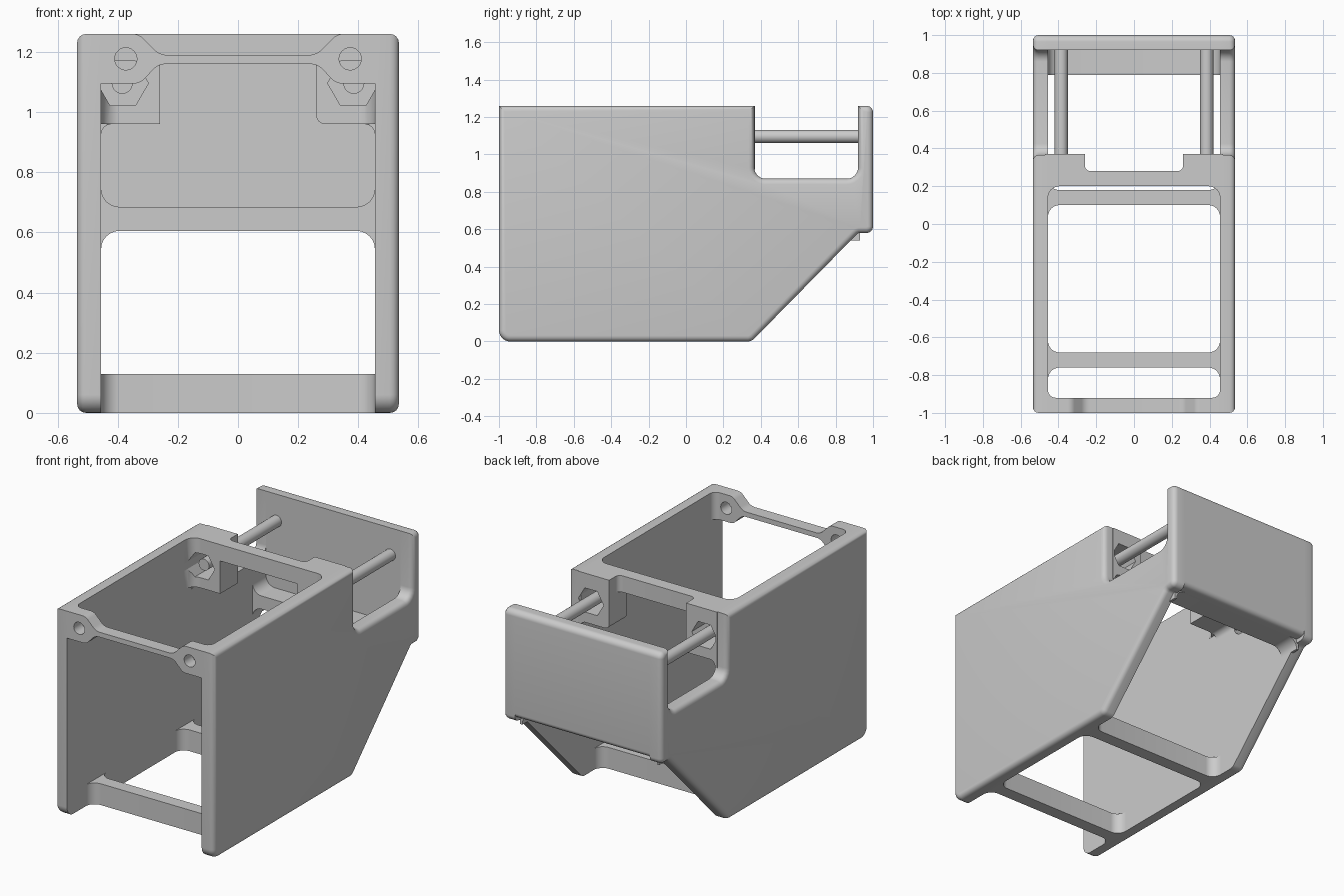
import bpy, bmesh, math
from mathutils import Vector

cube = bpy.data.objects.get("Cube")
if cube:
    bpy.data.objects.remove(cube, do_unlink=True)

grey = bpy.data.materials.new("plain grey")
grey.use_nodes = True
grey.diffuse_color = (0.6, 0.6, 0.6, 1)
grey.node_tree.nodes["Principled BSDF"].inputs["Base Color"].default_value = (0.6, 0.6, 0.6, 1)

IN, OUT, TOP = 0.455, 0.535, 1.26      # inner wall, outer wall, top height
LAP = 0.47                             # how far cross parts sink into the walls


def rounded(points, steps=6):
    """Turn (u, v, radius) corners into an outline with filleted corners."""
    result = []
    for i, point in enumerate(points):
        p = Vector(point[:2])
        r = point[2] if len(point) > 2 else 0
        if not r:
            result.append(p)
            continue
        d1 = (Vector(points[i - 1][:2]) - p).normalized()
        d2 = (Vector(points[(i + 1) % len(points)][:2]) - p).normalized()
        half = d1.angle(d2) / 2
        centre = p + (d1 + d2).normalized() * r / math.sin(half)
        t = r / math.tan(half)
        a, b = p + d1 * t - centre, p + d2 * t - centre
        for k in range(steps + 1):
            result.append(centre + a.lerp(b, k / steps).normalized() * r)
    return result


def prism(name, points, axis, start, end, bevel=0):
    """Extrude an outline along an axis; optionally round the rim of the end cap."""
    def place(p, w):
        return {"x": (w, p[0], p[1]), "y": (p[0], w, p[1]), "z": (p[0], p[1], w)}[axis]
    bm = bmesh.new()
    outline = rounded(points)
    low = [bm.verts.new(place(p, start)) for p in outline]
    high = [bm.verts.new(place(p, end)) for p in outline]
    bm.faces.new(low)
    cap = bm.faces.new(high)
    for i in range(len(low)):
        j = (i + 1) % len(low)
        bm.faces.new((low[i], low[j], high[j], high[i]))
    bmesh.ops.recalc_face_normals(bm, faces=bm.faces)
    if bevel:
        bmesh.ops.bevel(bm, geom=list(cap.edges), offset=bevel, segments=4,
                        profile=0.5, affect='EDGES', clamp_overlap=False)
    mesh = bpy.data.meshes.new(name)
    bm.to_mesh(mesh)
    bm.free()
    mesh.materials.append(grey)
    obj = bpy.data.objects.new(name, mesh)
    bpy.context.collection.objects.link(obj)
    return obj


def disc(x, z, r, sides):
    return [(x + r * math.cos(math.tau * k / sides), z + r * math.sin(math.tau * k / sides))
            for k in range(sides)]


def cut(obj, points, start, end):
    """Cut a hole along y and discard the cutter."""
    cutter = prism("cutter", points, "y", start, end)
    cutter.hide_render = True
    mod = obj.modifiers.new("hole", 'BOOLEAN')
    mod.operation, mod.solver, mod.object = 'DIFFERENCE', 'EXACT', cutter
    bpy.context.view_layer.objects.active = obj
    bpy.ops.object.modifier_apply(modifier=mod.name)
    bpy.data.objects.remove(cutter, do_unlink=True)


def web(a, b, r=0.06):
    """Outline of a cross bar whose four ends flare into the side walls."""
    f = r + 0.005
    right = [(LAP, a - f), (IN, a - f), (IN, a, r)]
    right_top = [(IN, b, r), (IN, b + f), (LAP, b + f)]
    half = right[::-1] + [(LAP, b + f), (IN, b + f), (IN, b, r)]
    return half + [(-p[0],) + tuple(p[1:]) for p in reversed(half)]


def gusset(s, face, side, r):
    """Plan outline of the rounded inside corner between a wall and a cross part."""
    far, back = face + side * (r + 0.005), face - side * 0.01
    return [(s * LAP, far), (s * IN, far), (s * IN, face, r),
            (s * (IN - r - 0.005), face), (s * (IN - r - 0.005), back), (s * LAP, back)]


# Side walls with notch and sloping underside
wall = [(-1, 0, 0.06), (0.35, 0, 0.05), (0.92, 0.58, 0.03), (1, 0.58, 0.035),
        (1, TOP, 0.035), (0.92, TOP), (0.92, 0.87, 0.06), (0.365, 0.87, 0.06),
        (0.365, TOP), (-1, TOP)]
for s, side in ((1, "left"), (-1, "right")):
    prism(side + "_wall", wall, "x", s * IN, s * OUT, 0.03)

# Back plate and the shelf at its foot
prism("back_plate", [(0.92, 0.605), (1, 0.605, 0.03), (1, TOP, 0.035), (0.92, TOP)],
      "x", -IN - 0.002, IN + 0.002)
prism("back_shelf", web(0.605, 0.685), "y", 0.79, 0.93)

# Floor cross bars
prism("front_floor_bar", web(-0.76, -0.68), "z", 0, 0.13)
prism("rear_floor_bar", web(0.1, 0.18), "z", 0, 0.13)

# Slim front bar widening into screw ears
half_bar = [(0.265, 1.16, 0.06), (0.325, 1.095, 0.05), (LAP, 1.095), (LAP, TOP),
            (0.33, TOP, 0.05), (0.26, 1.19, 0.06)]
front_bar = prism("front_bar", half_bar + [(-p[0],) + tuple(p[1:]) for p in reversed(half_bar)],
                  "y", -1, -0.92)

# Bridge across the top
bridge = [(-0.27, 0.2), (0.27, 0.2), (0.27, 0.32), (0.26, 0.32), (0.26, 0.28, 0.03),
          (-0.26, 0.28, 0.03), (-0.26, 0.32), (-0.27, 0.32)]
prism("top_bridge", bridge, "z", 1.16, TOP)

for s, side in ((1, "left"), (-1, "right")):
    cut(front_bar, disc(s * 0.373, 1.177, 0.037, 24), -1.1, -0.8)
    prism(side + "_front_corner", gusset(s, -0.92, 1, 0.04), "z", 1.095, TOP)

    # Rear blocks with hexagonal nut pockets
    inner_round = 0.03 if s > 0 else 0
    block = prism(side + "_nut_block",
                  [(s * LAP, TOP), (s * 0.26, TOP), (s * 0.26, 0.96, inner_round),
                   (s * IN, 0.96, 0.035), (s * IN, 0.92), (s * LAP, 0.92)], "y", 0.2, 0.37)
    corner = prism(side + "_rear_corner", gusset(s, 0.2, -1, 0.06), "z", 0.96, TOP)
    for part in (block, corner):
        cut(part, disc(s * 0.383, 1.096, 0.085, 6), 0.05, 0.5)

    # Guide rods
    prism(side + "_rod", disc(s * 0.385, 1.096, 0.035, 24), "y", 0.22, 0.93)

# Smooth the fillets, keep the corners sharp
bpy.ops.object.select_all(action='DESELECT')
for obj in bpy.context.collection.objects:
    if obj.type == 'MESH' and grey.name in obj.data.materials:
        obj.select_set(True)
        bpy.context.view_layer.objects.active = obj
bpy.ops.object.shade_smooth_by_angle(angle=math.radians(35))
